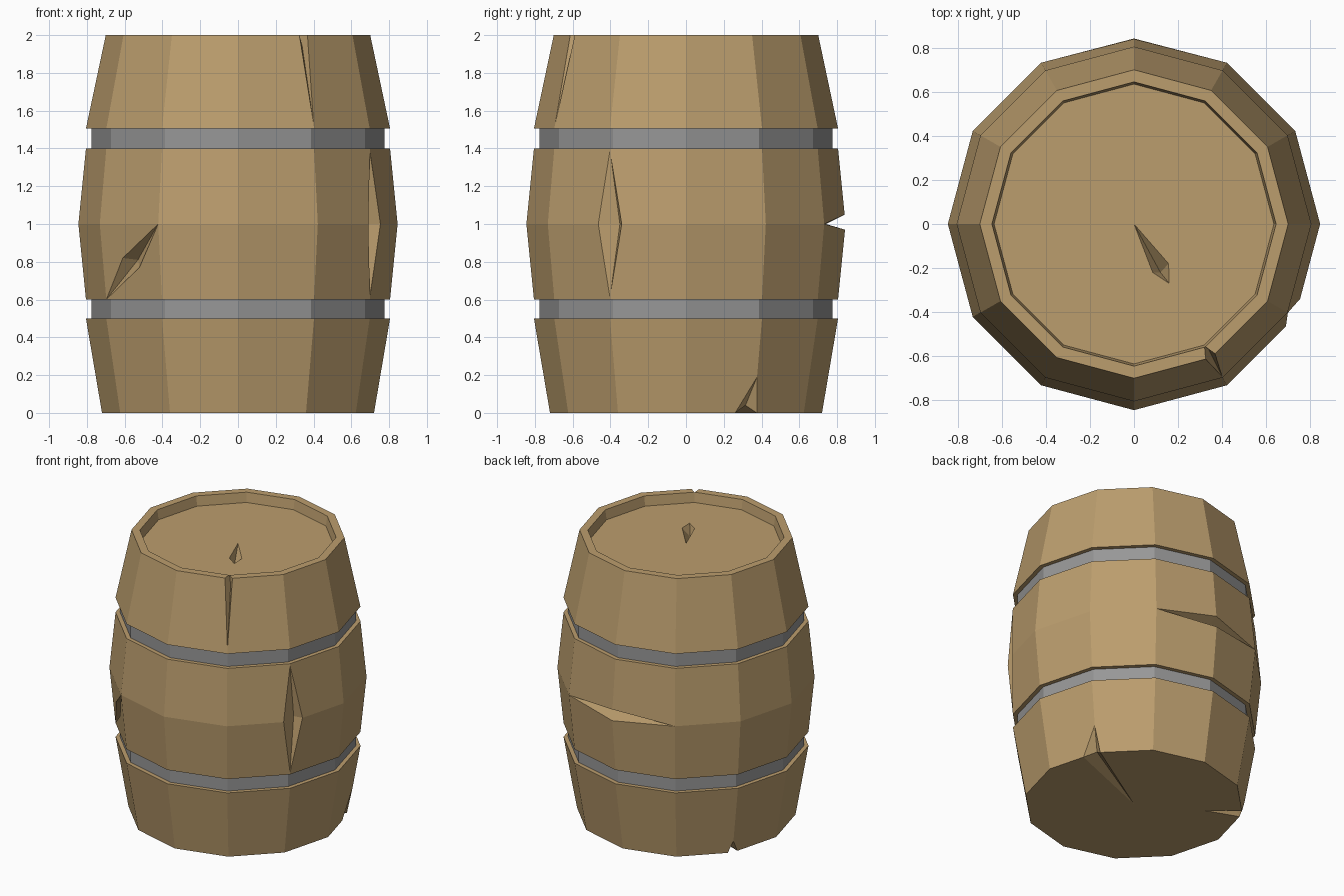
import bpy, bmesh, math
from mathutils import Vector

if "Cube" in bpy.data.objects:
    bpy.data.objects.remove(bpy.data.objects["Cube"])

SIDES = 12


def material(name, rgb):
    m = bpy.data.materials.new(name)
    m.diffuse_color = (*rgb, 1)
    m.use_nodes = True
    m.node_tree.nodes["Principled BSDF"].inputs["Base Color"].default_value = m.diffuse_color
    return m


wood = material("wood", (0.50, 0.34, 0.155))
iron = material("iron_grey", (0.31, 0.31, 0.31))


def add_object(name, bm, mat=None):
    bmesh.ops.recalc_face_normals(bm, faces=bm.faces[:])
    me = bpy.data.meshes.new(name)
    bm.to_mesh(me)
    bm.free()
    ob = bpy.data.objects.new(name, me)
    bpy.context.collection.objects.link(ob)
    if mat:
        me.materials.append(mat)
    return ob


def lathe(name, profile, mat, closed=False):
    """Spin an (r, z) profile into a 12-sided solid; open profiles get end caps."""
    bm = bmesh.new()
    rings = [[bm.verts.new((r * math.cos(k * math.tau / SIDES),
                            r * math.sin(k * math.tau / SIDES), z))
              for k in range(SIDES)] for r, z in profile]
    pairs = list(zip(rings, rings[1:]))
    if closed:
        pairs.append((rings[-1], rings[0]))
    for a, b in pairs:
        for k in range(SIDES):
            n = (k + 1) % SIDES
            bm.faces.new((a[k], a[n], b[n], b[k]))
    if not closed:
        bm.faces.new(rings[0])
        bm.faces.new(rings[-1])
    return add_object(name, bm, mat)


def polar(r, deg, z):
    a = math.radians(deg)
    return (r * math.cos(a), r * math.sin(a), z)


# Wooden body with two hoop grooves and a recessed lid
FLOOR = 1.93
body = lathe("barrel_body", [
    (0.72, 0), (0.805, 0.5), (0.75, 0.5), (0.75, 0.6), (0.805, 0.6),
    (0.845, 1.0), (0.805, 1.4), (0.75, 1.4), (0.75, 1.505), (0.805, 1.505),
    (0.70, 2.0), (0.645, 2.0), (0.635, FLOOR)], wood)

# Iron hoops sunk in the grooves
for name, z0, z1 in (("lower_hoop", 0.5, 0.6), ("upper_hoop", 1.4, 1.505)):
    lathe(name, [(0.74, z0), (0.775, z0), (0.775, z1), (0.74, z1)], iron, True)

# Cracks: two tips, two side points, deepest point, point outside the wood
cracks = {
    "left_gash": (polar(0.845, 240, 1.0), polar(0.805, 210, 0.6),
                  (-0.61, -0.52, 0.82), (-0.52, -0.60, 0.77),
                  (-0.53, -0.49, 0.81), (-0.68, -0.68, 0.8)),
    "right_split": (polar(0.805, 330, 0.61), polar(0.805, 330, 1.39),
                    (0.69, -0.465, 1.0), (0.755, -0.34, 1.0),
                    (0.69, -0.35, 1.0), (0.80, -0.46, 1.0)),
    "back_gash": (polar(0.845, 60, 1.0), polar(0.845, 120, 1.0),
                  (0, 0.84, 1.05), (0, 0.842, 0.97),
                  (0, 0.74, 1.0), (0, 0.95, 1.0)),
    "rim_split": (polar(0.805, 300, 1.515), polar(0.64, 300, 2.0),
                  (0.325, -0.613, 2.0), (0.368, -0.589, 2.0),
                  (0.34, -0.57, 1.94), (0.41, -0.71, 2.06)),
    "right_foot_split": (polar(0.752, 30, 0.19), (0, 0, 0),
                         (0.65, 0.26, 0), (0.60, 0.375, 0),
                         (0.58, 0.315, 0.04), (0.74, 0.43, -0.1)),
    "left_foot_split": (polar(0.736, 150, 0.09), polar(0.46, 150, 0),
                        (-0.59, 0.38, 0), (-0.635, 0.32, 0),
                        (-0.58, 0.335, 0.04), (-0.74, 0.43, -0.1)),
    "lid_dent": ((0, 0, FLOOR), (0.16, -0.27, FLOOR),
                 (0.085, -0.22, FLOOR), (0.157, -0.18, FLOOR),
                 (0.12, -0.22, FLOOR - 0.07), (0.12, -0.2, FLOOR + 0.05)),
}
for name, pts in cracks.items():
    bm = bmesh.new()
    a, b, p, q, deep, out = [bm.verts.new(Vector(c)) for c in pts]
    ring = (p, out, q, deep)
    for k in range(4):
        bm.faces.new((a, ring[k], ring[(k + 1) % 4]))
        bm.faces.new((b, ring[(k + 1) % 4], ring[k]))
    cutter = add_object(name + "_cutter", bm, wood)
    cutter.hide_render = True
    cutter.hide_set(True)
    mod = body.modifiers.new(name, 'BOOLEAN')
    mod.operation = 'DIFFERENCE'
    mod.solver = 'EXACT'
    mod.object = cutter
